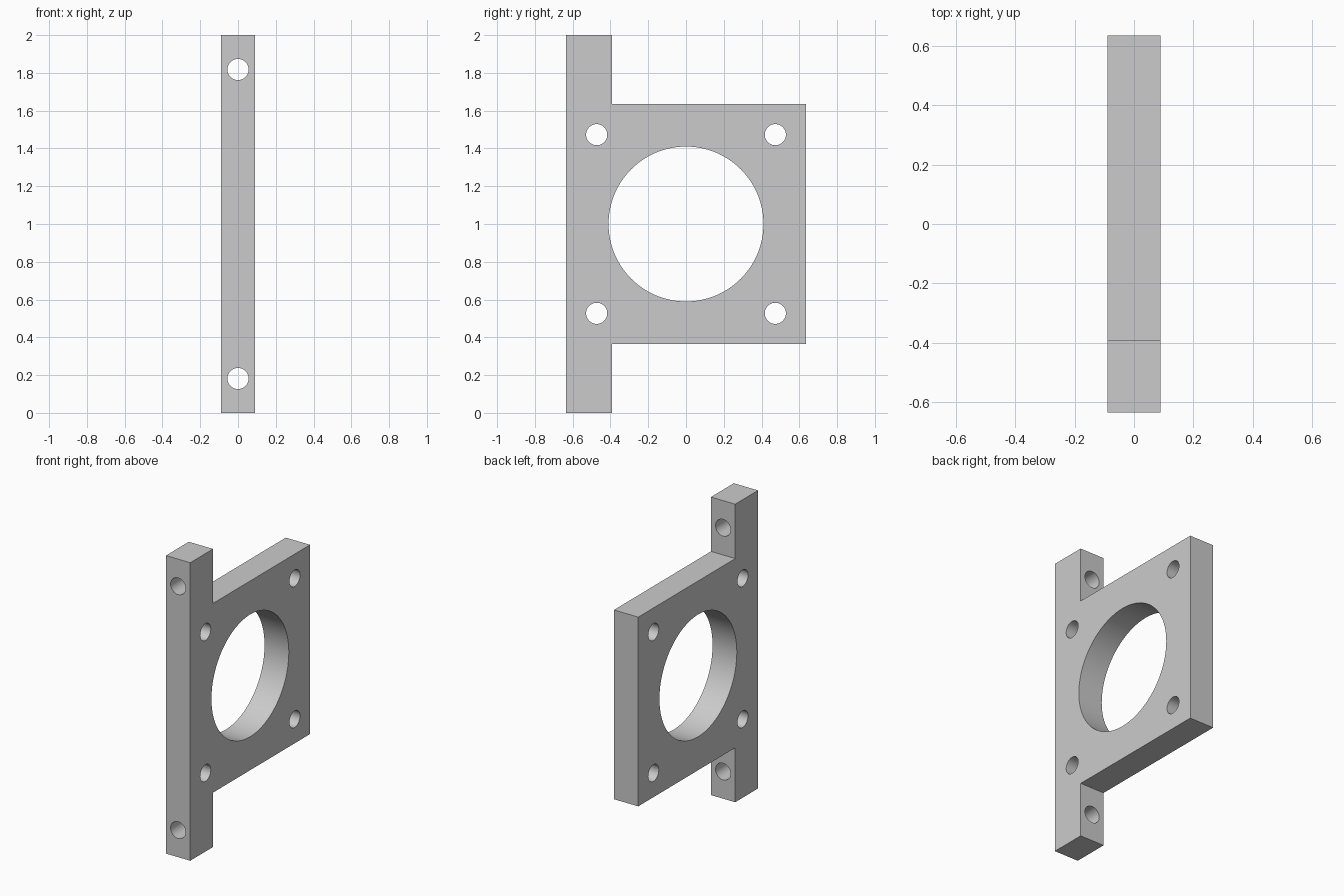
import bpy
import bmesh
from math import pi, radians
from mathutils import Matrix

cube = bpy.data.objects.get("Cube")
if cube:
    bpy.data.objects.remove(cube, do_unlink=True)

THICK, HALF, CENTRE = 0.18, 0.635, 1.0
STRIP_BACK = -0.393
BOLT_R, BOLT_OFF = 0.056, 0.473
BORE_R = 0.41
EAR_OFF = 0.818

# Plain grey finish
grey = bpy.data.materials.new("plain grey")
colour = (0.6, 0.6, 0.6, 1)
grey.diffuse_color = colour
grey.use_nodes = True
grey.node_tree.nodes["Principled BSDF"].inputs["Base Color"].default_value = colour


def add_object(name, bm):
    bmesh.ops.recalc_face_normals(bm, faces=bm.faces)
    mesh = bpy.data.meshes.new(name)
    bm.to_mesh(mesh)
    bm.free()
    obj = bpy.data.objects.new(name, mesh)
    bpy.context.collection.objects.link(obj)
    return obj


def add_drill(bm, radius, y, z, axis, sides):
    turn = Matrix.Rotation(pi / 2, 4, "Y" if axis == "X" else "X")
    depth = 1 if axis == "X" else 0.6
    bmesh.ops.create_cone(bm, cap_ends=True, segments=sides, radius1=radius,
                          radius2=radius, depth=depth,
                          matrix=Matrix.Translation((0, y, z)) @ turn)


# Square plate with a tall mounting strip along its front edge
upper = [(HALF, HALF), (STRIP_BACK, HALF), (STRIP_BACK, CENTRE), (-HALF, CENTRE)]
profile = upper + [(y, -z) for y, z in reversed(upper)]
bm = bmesh.new()
face = bm.faces.new([bm.verts.new((-THICK / 2, y, CENTRE + z)) for y, z in profile])
side = bmesh.ops.extrude_face_region(bm, geom=[face])
moved = [v for v in side["geom"] if isinstance(v, bmesh.types.BMVert)]
bmesh.ops.translate(bm, verts=moved, vec=(THICK, 0, 0))
bracket = add_object("mounting_bracket", bm)
bracket.data.materials.append(grey)

# Central bore, four bolt holes and two strip holes
bm = bmesh.new()
add_drill(bm, BORE_R, 0, CENTRE, "X", 96)
for sz in (-1, 1):
    for sy in (-1, 1):
        add_drill(bm, BOLT_R, sy * BOLT_OFF, CENTRE + sz * BOLT_OFF, "X", 40)
    add_drill(bm, BOLT_R, -HALF, CENTRE + sz * EAR_OFF, "Y", 40)
drills = add_object("hole_cutter", bm)
drills.data.materials.append(grey)
drills.hide_render = True

cut = bracket.modifiers.new("holes", "BOOLEAN")
cut.operation = "DIFFERENCE"
cut.solver = "EXACT"
cut.object = drills

# Bake the cut and smooth the hole walls
bpy.ops.object.select_all(action="DESELECT")
bracket.select_set(True)
bpy.context.view_layer.objects.active = bracket
bpy.ops.object.modifier_apply(modifier=cut.name)
bpy.data.objects.remove(drills, do_unlink=True)
bpy.ops.object.shade_smooth_by_angle(angle=radians(30))
